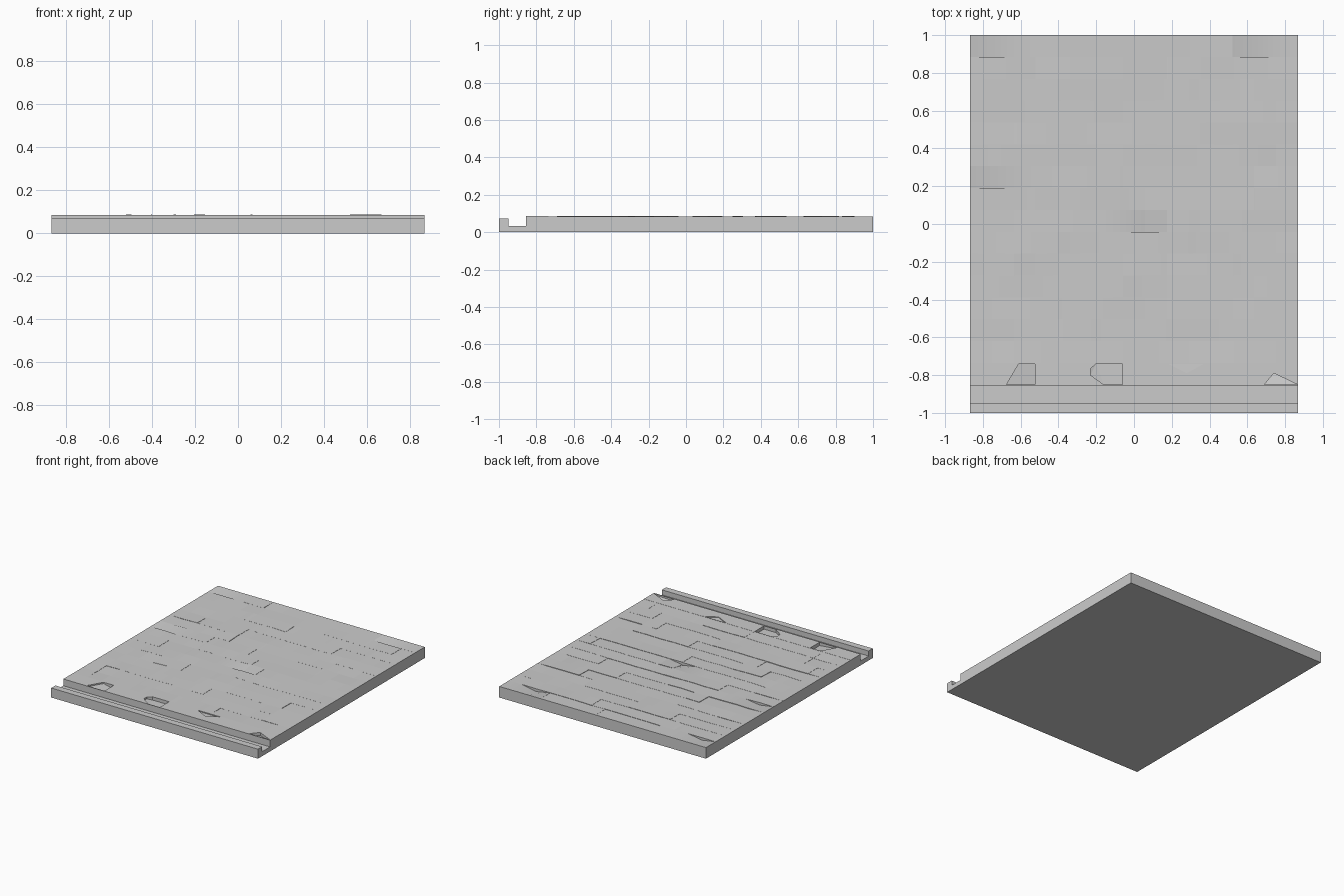
import bpy, bmesh, random

if "Cube" in bpy.data.objects:
    bpy.data.objects.remove(bpy.data.objects["Cube"])
random.seed(4)
W, N, P = 0.868, 15, 0.1157          # half width, cells per side, cell size
FRONT = 1 - N * P                    # front edge of the stone field
BED = 0.05


def make_object(name, bm):
    bmesh.ops.recalc_face_normals(bm, faces=bm.faces[:])
    me = bpy.data.meshes.new(name)
    bm.to_mesh(me)
    bm.free()
    ob = bpy.data.objects.new(name, me)
    bpy.context.collection.objects.link(ob)
    return ob


def prism(bm, lower, upper):
    a = [bm.verts.new(p) for p in lower]
    b = [bm.verts.new(p) for p in upper]
    bm.faces.new(a)
    bm.faces.new(b)
    for i in range(len(a)):
        j = (i + 1) % len(a)
        bm.faces.new((a[i], a[j], b[j], b[i]))


# Slab with curb, gutter and raised front border
profile = [(-1, 0), (1, 0), (1, BED), (FRONT, BED), (FRONT, 0.085), (-0.855, 0.085),
           (-0.855, 0.034), (-0.95, 0.034), (-0.95, 0.072), (-1, 0.072)]
bm = bmesh.new()
prism(bm, [(-W, y, z) for y, z in profile], [(W, y, z) for y, z in profile])
slab = make_object("road_slab", bm)

# Broken pits in the front border: outline points with floor heights
pits = [
    [(-0.675, -0.85, .075), (-0.525, -0.85, .06), (-0.525, -0.74, .055), (-0.61, -0.74, .075)],
    [(-0.23, -0.80, .07), (-0.16, -0.85, .06), (-0.06, -0.85, .06),
     (-0.06, -0.74, .06), (-0.2, -0.74, .06), (-0.23, -0.765, .07)],
    [(0.28, -0.79, .08), (0.37, -0.74, .078), (0.18, -0.74, .078)],
    [(0.69, -0.85, .07), (0.865, -0.85, .075), (0.74, -0.79, .06)],
]
bm = bmesh.new()
for pit in pits:
    prism(bm, pit, [(x, y, 0.1) for x, y, z in pit])
bmesh.ops.triangulate(bm, faces=[f for f in bm.faces if len(f.verts) > 4])
cutter = make_object("pit_cutter", bm)
cutter.hide_render = True
cutter.hide_viewport = True
cutter.display_type = 'WIRE'
cut = slab.modifiers.new("pits", 'BOOLEAN')
cut.operation = 'DIFFERENCE'
cut.solver = 'EXACT'
cut.object = cutter

# Paving stones: rows of runs, one to four cells wide, with uneven tops
height = [[random.uniform(0.081, 0.0855) for c in range(N + 1)] for r in range(N + 1)]
chips = {(0, 0), (6, 0), (8, 7), (0, 12)}    # sunken (row, column) cells
cw = 2 * W / N
bm = bmesh.new()
for r in range(N):
    c = 0
    while c < N:
        n = min(random.randint(1, 4), N - c)
        lift = random.choice((0, 0, 0.0015, -0.0015))
        edges = []
        for k, drop in ((r, 0), (r + 1, 0.001)):     # back edge, front edge
            line = []
            for i in range(c, c + n + 1):
                z = height[k][i] + lift - drop
                if i in (0, N) or k in (0, N):
                    z = 0.084
                elif k == r + 1 and (r, i - 1) in chips:
                    z -= 0.02
                line.append(bm.verts.new((-W + i * cw, 1 - k * P, z)))
            edges.append(line)
        back, front = edges
        for i in range(n):
            bm.faces.new((front[i], front[i + 1], back[i + 1], back[i]))
        rim = front + back[::-1]                     # skirt down to the bed
        low = [bm.verts.new((v.co.x, v.co.y, BED)) for v in rim]
        for i in range(len(rim)):
            j = (i + 1) % len(rim)
            bm.faces.new((low[i], low[j], rim[j], rim[i]))
        c += n
stones = make_object("paving_stones", bm)
bpy.context.view_layer.objects.active = stones
stones.select_set(True)
bpy.ops.object.shade_smooth_by_angle(angle=0.5)
